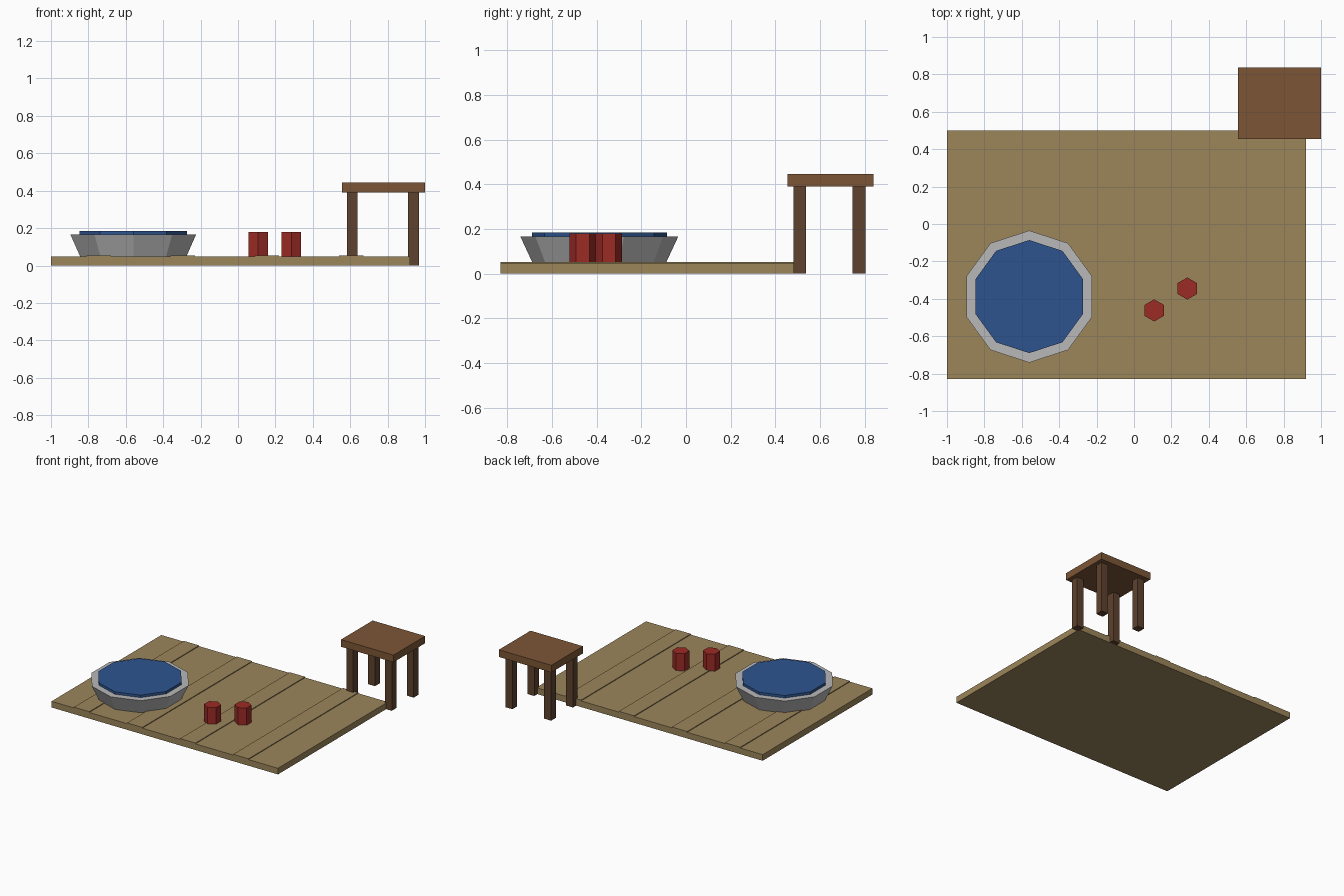
import bpy
import math

if "Cube" in bpy.data.objects:
    bpy.data.objects.remove(bpy.data.objects["Cube"])


def material(name, r, g, b):
    def lin(c):
        c /= 255
        return c / 12.92 if c <= 0.04045 else ((c + 0.055) / 1.055) ** 2.4
    m = bpy.data.materials.new(name)
    m.diffuse_color = (lin(r), lin(g), lin(b), 1)
    m.use_nodes = True
    m.node_tree.nodes["Principled BSDF"].inputs["Base Color"].default_value = m.diffuse_color
    return m


TAN = material("tan_planks", 156, 134, 91)
GREY = material("grey_metal", 184, 184, 184)
BLUE = material("blue_water", 45, 84, 143)
RED = material("red_cups", 156, 43, 37)
BROWN = material("brown_wood", 124, 86, 54)
DARK = material("dark_wood", 94, 66, 46)


def box(name, lo, hi, mat):
    """Box spanning two opposite corners."""
    bpy.ops.mesh.primitive_cube_add(size=1, location=[(a + b) / 2 for a, b in zip(lo, hi)])
    o = bpy.context.object
    o.scale = [b - a for a, b in zip(lo, hi)]
    bpy.ops.object.transform_apply(location=False, rotation=False, scale=True)
    o.name = name
    o.data.materials.append(mat)
    return o


def prism(name, sides, x, y, z0, z1, r0, r1, mat):
    """Flat-sided frustum with one corner pointing along +y."""
    bpy.ops.mesh.primitive_cone_add(vertices=sides, radius1=r0, radius2=r1,
                                    depth=z1 - z0, location=(x, y, (z0 + z1) / 2))
    o = bpy.context.object
    o.name = name
    o.data.materials.append(mat)
    return o


# Floor platform with slightly raised planks
FLOOR = 0.047
box("platform", (-1, -0.83, 0), (0.92, 0.5, FLOOR), TAN)
for i in range(4):
    x = -0.81 + 0.45 * i
    box(f"raised_plank_{i + 1}", (x, -0.83, 0.01), (x + 0.13, 0.5, FLOOR + 0.006), TAN)

# Flared basin filled with water
prism("basin", 10, -0.56, -0.388, FLOOR, 0.165, 0.298, 0.353, GREY)
prism("water", 10, -0.56, -0.388, 0.15, 0.184, 0.302, 0.302, BLUE)

# Two hexagonal cups
for i, (x, y) in enumerate([(0.108, -0.462), (0.285, -0.345)]):
    prism(f"cup_{i + 1}", 6, x, y, FLOOR, 0.179, 0.059, 0.059, RED)

# Table with four square legs
box("table_top", (0.555, 0.455, 0.39), (1.0, 0.838, 0.445), BROWN)
for i, x in enumerate((0.582, 0.91)):
    for j, y in enumerate((0.48, 0.745)):
        box(f"table_leg_{i * 2 + j + 1}", (x, y, 0), (x + 0.058, y + 0.058, 0.39), DARK)
